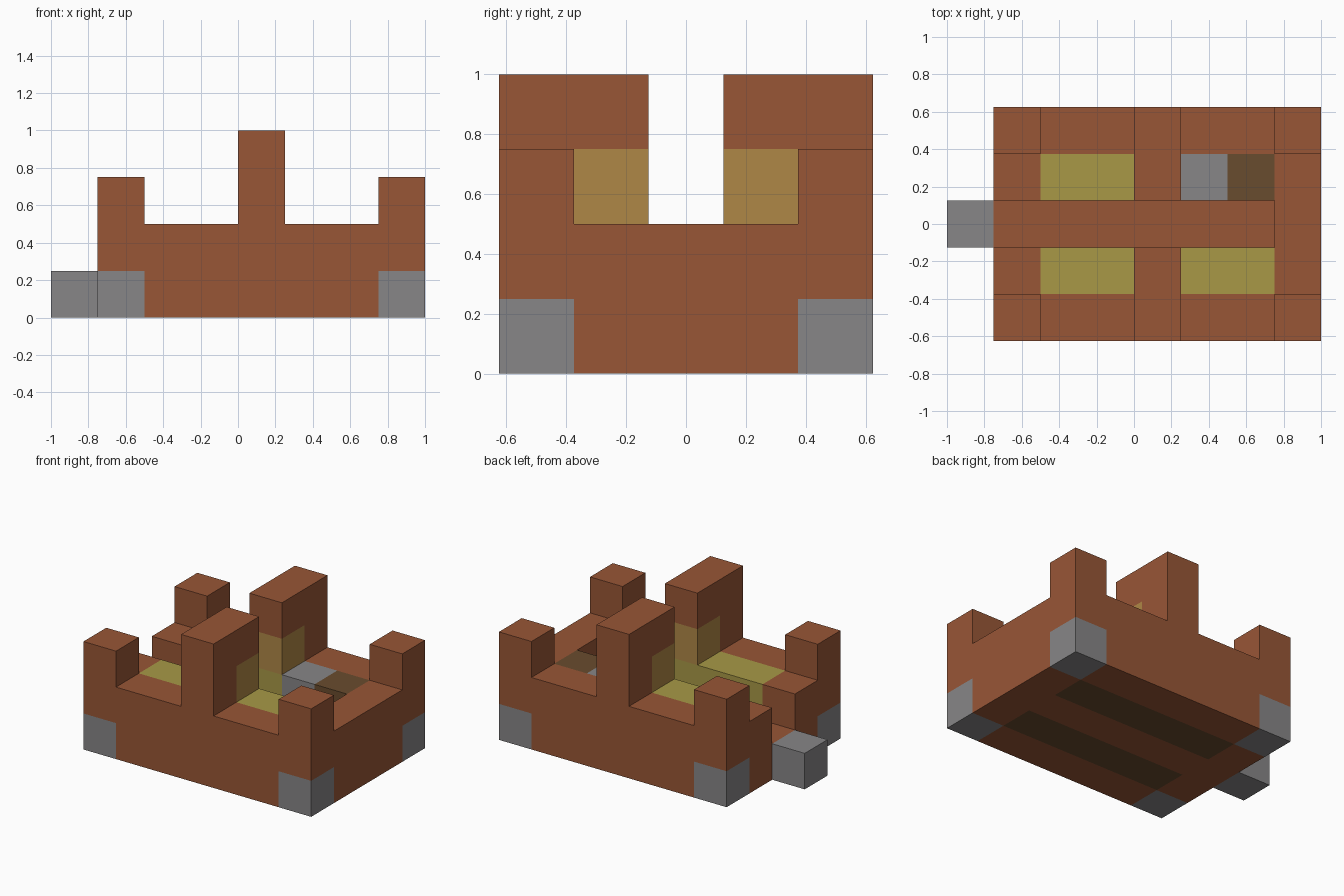
import bpy
import bmesh
from mathutils import Vector

if "Cube" in bpy.data.objects:
    bpy.data.objects.remove(bpy.data.objects["Cube"], do_unlink=True)

CELL = 0.25
ORIGIN = Vector((-1.0, -0.625, 0.0))


def make_material(name, rgb):
    """Flat material from 0-255 display values, stored as linear."""
    linear = [((c / 255 + 0.055) / 1.055) ** 2.4 for c in rgb]
    mat = bpy.data.materials.new(name)
    mat.use_nodes = True
    mat.diffuse_color = (*linear, 1)
    bsdf = mat.node_tree.nodes["Principled BSDF"]
    bsdf.inputs["Base Color"].default_value = (*linear, 1)
    bsdf.inputs["Roughness"].default_value = 0.9
    return mat


brick = make_material("brick brown", (152, 86, 54))
stone = make_material("stone grey", (135, 134, 135))
straw = make_material("olive straw", (168, 153, 70))
wood = make_material("tan wood", (175, 135, 70))
earth = make_material("dark earth", (105, 76, 46))


def block(x, y, z):
    """Cells inside inclusive ranges on the building grid."""
    return {(i, j, k) for i in range(x[0], x[1] + 1)
            for j in range(y[0], y[1] + 1) for k in range(z[0], z[1] + 1)}


def both_sides(cells):
    """Mirror cells from the front half to the back half."""
    return cells | {(i, 4 - j, k) for i, j, k in cells}


parts = {}


def add_part(name, mat, cells):
    """Register a part; it keeps only cells not claimed by earlier parts."""
    taken = set().union(*(c for _, c in parts.values()))
    parts[name] = (mat, cells - taken)


# Stone footings and entrance step
add_part("corner_footings", stone,
         both_sides(block((1, 1), (0, 0), (0, 0)) | block((7, 7), (0, 0), (0, 0))))
add_part("entrance_step", stone, block((0, 0), (2, 2), (0, 0)))

# Floor of the two yards
add_part("yard_bases", earth, both_sides(block((2, 6), (1, 1), (0, 0))))
add_part("stone_slab", stone, block((5, 5), (3, 3), (1, 1)))
add_part("earth_slab", earth, block((6, 6), (3, 3), (1, 1)))
add_part("straw_beds", straw, both_sides(block((2, 6), (1, 1), (1, 1))))

# Tall towers with wooden inner panels
add_part("tower_panels", wood, both_sides(block((4, 4), (1, 1), (2, 2))))
add_part("towers", brick, both_sides(block((4, 4), (0, 1), (2, 3))))

# Corner turrets
add_part("corner_turrets", brick,
         both_sides(block((1, 1), (0, 0), (2, 2)) | block((7, 7), (0, 0), (2, 2))))

# Outer walls around a sunken central walkway, open at the entrance
add_part("walls_and_walkway", brick,
         block((1, 7), (0, 4), (0, 1)) - block((1, 6), (2, 2), (1, 1)))

solid = set().union(*(c for _, c in parts.values()))


def build_part(name, mat, cells):
    """Skin the exposed sides of the cells and merge flat areas."""
    bm = bmesh.new()
    for cell in sorted(cells):
        centre = ORIGIN + (Vector(cell) + Vector((0.5, 0.5, 0.5))) * CELL
        for axis in range(3):
            for sign in (-1, 1):
                normal = Vector((0, 0, 0))
                normal[axis] = sign
                neighbour = tuple(int(a + b) for a, b in zip(cell, normal))
                if neighbour in solid:
                    continue
                u = Vector((0, 0, 0))
                u[(axis + 1) % 3] = 1
                v = normal.cross(u)
                corners = [normal + u + v, normal - u + v, normal - u - v, normal + u - v]
                bm.faces.new([bm.verts.new(centre + c * CELL / 2) for c in corners])
    bmesh.ops.remove_doubles(bm, verts=bm.verts[:], dist=0.001)
    bmesh.ops.dissolve_limit(bm, angle_limit=0.01, verts=bm.verts[:], edges=bm.edges[:])
    mesh = bpy.data.meshes.new(name)
    bm.to_mesh(mesh)
    bm.free()
    mesh.materials.append(mat)
    obj = bpy.data.objects.new(name, mesh)
    bpy.context.collection.objects.link(obj)


for part_name, (part_mat, part_cells) in parts.items():
    build_part(part_name, part_mat, part_cells)
